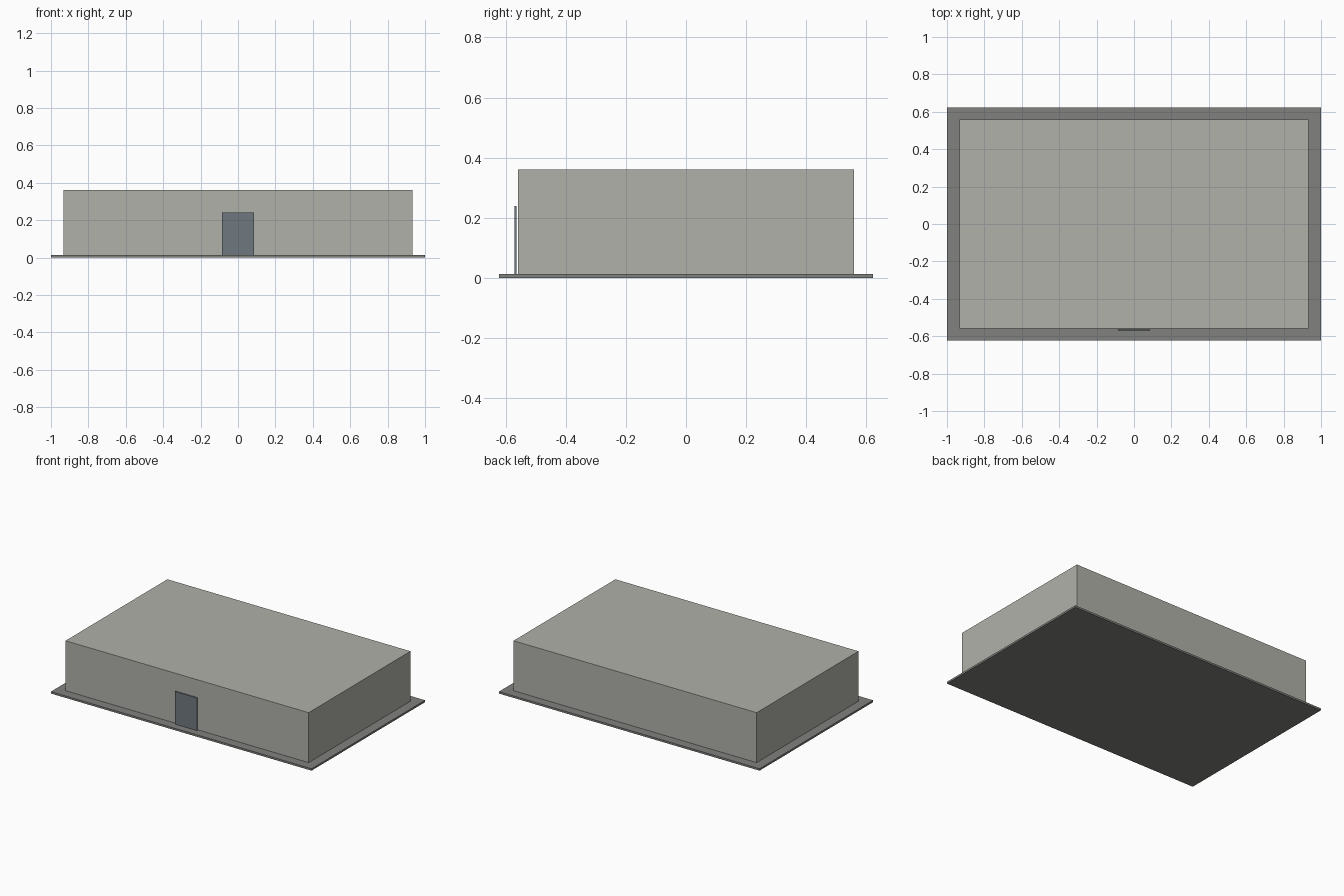
import bpy

if "Cube" in bpy.data.objects:
    bpy.data.objects.remove(bpy.data.objects["Cube"])


def material(name, color):
    mat = bpy.data.materials.new(name)
    mat.diffuse_color = (*color, 1)
    mat.use_nodes = True
    mat.node_tree.nodes["Principled BSDF"].inputs["Base Color"].default_value = mat.diffuse_color
    return mat


def box(name, x, y, z, mat):
    """Box spanning the given (min, max) range on each axis."""
    spans = (x, y, z)
    bpy.ops.mesh.primitive_cube_add(size=1, location=[(a + b) / 2 for a, b in spans])
    obj = bpy.context.object
    obj.name = name
    obj.scale = [b - a for a, b in spans]
    bpy.ops.object.transform_apply(location=False, rotation=False, scale=True)
    obj.data.materials.append(mat)
    return obj


slab_grey = material("slab_grey", (0.22, 0.22, 0.21))
wall_grey = material("wall_grey", (0.44, 0.44, 0.40))
door_grey = material("door_grey", (0.16, 0.19, 0.21))

# Thin foundation slab
box("foundation_slab", (-1, 1), (-0.622, 0.622), (0, 0.0135), slab_grey)

# Flat-roofed building block
box("building_block", (-0.933, 0.933), (-0.558, 0.558), (0.0135, 0.36), wall_grey)

# Door panel standing just off the front wall
box("front_door", (-0.085, 0.085), (-0.571, -0.563), (0.0135, 0.24), door_grey)
